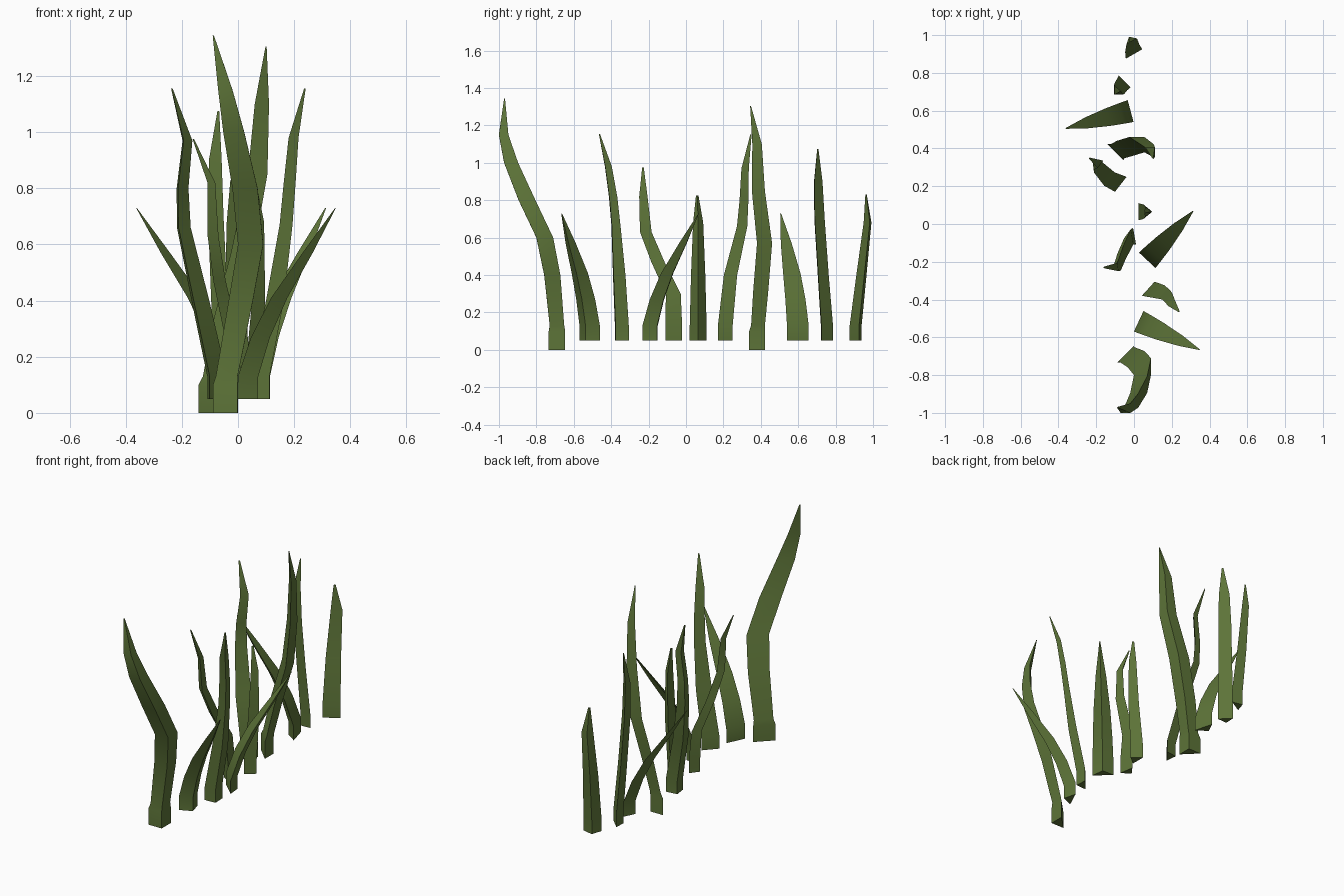
import bpy, bmesh, math

green = bpy.data.materials.new("leaf green")
green.diffuse_color = (0.11, 0.175, 0.04, 1)


def blade(name, angle, width, depth, rings):
    """Three-sided tapering leaf: flat inner side centred on the path, ridge towards angle."""
    a = math.radians(angle)
    c, s = math.cos(a), math.sin(a)
    section = [(0, -width / 2), (depth, 0), (0, width / 2)]
    bm = bmesh.new()
    loops = [[bm.verts.new((x + k * (u * c - v * s), y + k * (u * s + v * c), z))
              for u, v in section] for x, y, z, k in rings]
    for lo, hi in zip(loops, loops[1:]):
        for i in range(3):
            j = (i + 1) % 3
            bm.faces.new((lo[i], lo[j], hi[j], hi[i]))
    bm.faces.new(loops[0][::-1])
    bm.faces.new(loops[-1])
    bmesh.ops.recalc_face_normals(bm, faces=bm.faces)
    me = bpy.data.meshes.new(name)
    bm.to_mesh(me)
    bm.free()
    me.materials.append(green)
    ob = bpy.data.objects.new(name, me)
    bpy.context.collection.objects.link(ob)
    bpy.ops.object.select_all(action='DESELECT')
    ob.select_set(True)
    bpy.context.view_layer.objects.active = ob
    bpy.ops.object.shade_smooth_by_angle(angle=math.radians(40))


# Two tall leaves standing on the ground, with a thicker foot
blade("tall_front_leaf", -45, 0.125, 0.062, [
    (-.045, -.69, 0, 1), (-.045, -.69, .1, 1), (-.04, -.69, .13, .88),
    (.01, -.715, .4, .98), (.045, -.755, .6, 1.02), (.025, -.85, .8, 1.02),
    (-.015, -.935, 1, .85), (-.045, -.975, 1.15, .58), (-.088, -.97, 1.345, .05)])
blade("tall_back_leaf", 45, 0.12, 0.06, [
    (-.098, .38, 0, 1), (-.098, .38, .1, 1), (-.088, .385, .13, .87),
    (-.05, .40, .32, .95), (.015, .42, .57, .95), (.07, .387, .85, .82),
    (.085, .38, 1.1, .6), (.1, .345, 1.305, .05)])

# Three short leaves sharing one outward bend: (outward, height, scale)
bend = [(0, .05, 1), (0, .13, 1), (.05, .27, .93), (.125, .41, .8), (.24, .57, .5), (.355, .73, .04)]
for name, x, y, ang in [("short_front_leaf", .025, -.515, -25),
                        ("short_middle_leaf", .07, -.192, 47),
                        ("short_back_leaf", -.018, .598, 195)]:
    a = math.radians(ang)
    blade(name, ang, 0.12, 0.052,
          [(x + u * math.cos(a), y + u * math.sin(a), z, k) for u, z, k in bend])

# Slender leaves with an S-bend
blade("slender_right_leaf", -42, 0.1, 0.05, [
    (.075, -.343, .05, 1), (.075, -.343, .13, 1), (.13, -.357, .4, .9),
    (.17, -.375, .67, .65), (.183, -.39, .82, .6), (.197, -.415, .98, .5), (.238, -.463, 1.155, .08)])
blade("slender_left_leaf", 142, 0.1, 0.05, [
    (-.07, .21, .05, 1), (-.07, .21, .13, 1), (-.13, .238, .4, .9),
    (-.19, .30, .66, .7), (-.195, .31, .8, .6), (-.178, .316, .97, .5), (-.235, .348, 1.155, .08)])
blade("kinked_leaf", 190, 0.09, 0.048, [
    (.003, -.065, .05, 1), (.003, -.065, .13, 1), (-.01, -.068, .3, .9),
    (-.05, -.15, .47, .8), (-.075, -.215, .63, .7), (-.085, -.228, .82, .5), (-.157, -.23, .975, .1)])

# Nearly upright leaves
blade("upright_middle_leaf", 0, 0.09, 0.055, [
    (.025, .065, .05, 1), (.025, .065, .13, 1), (.05, .065, .4, .85),
    (.06, .065, .68, .6), (.055, .06, .825, .15)])
blade("upright_rear_leaf", 225, 0.088, 0.048, [
    (-.05, .755, .05, 1), (-.05, .755, .13, 1), (-.065, .735, .4, .9),
    (-.078, .715, .7, .85), (-.08, .708, .9, .7), (-.07, .705, 1.075, .1)])
blade("upright_last_leaf", 120, 0.1, 0.045, [
    (0, .9, .05, 1), (0, .9, .13, 1), (-.01, .932, .4, .85),
    (-.012, .966, .68, .65), (-.022, .962, .83, .12)])
